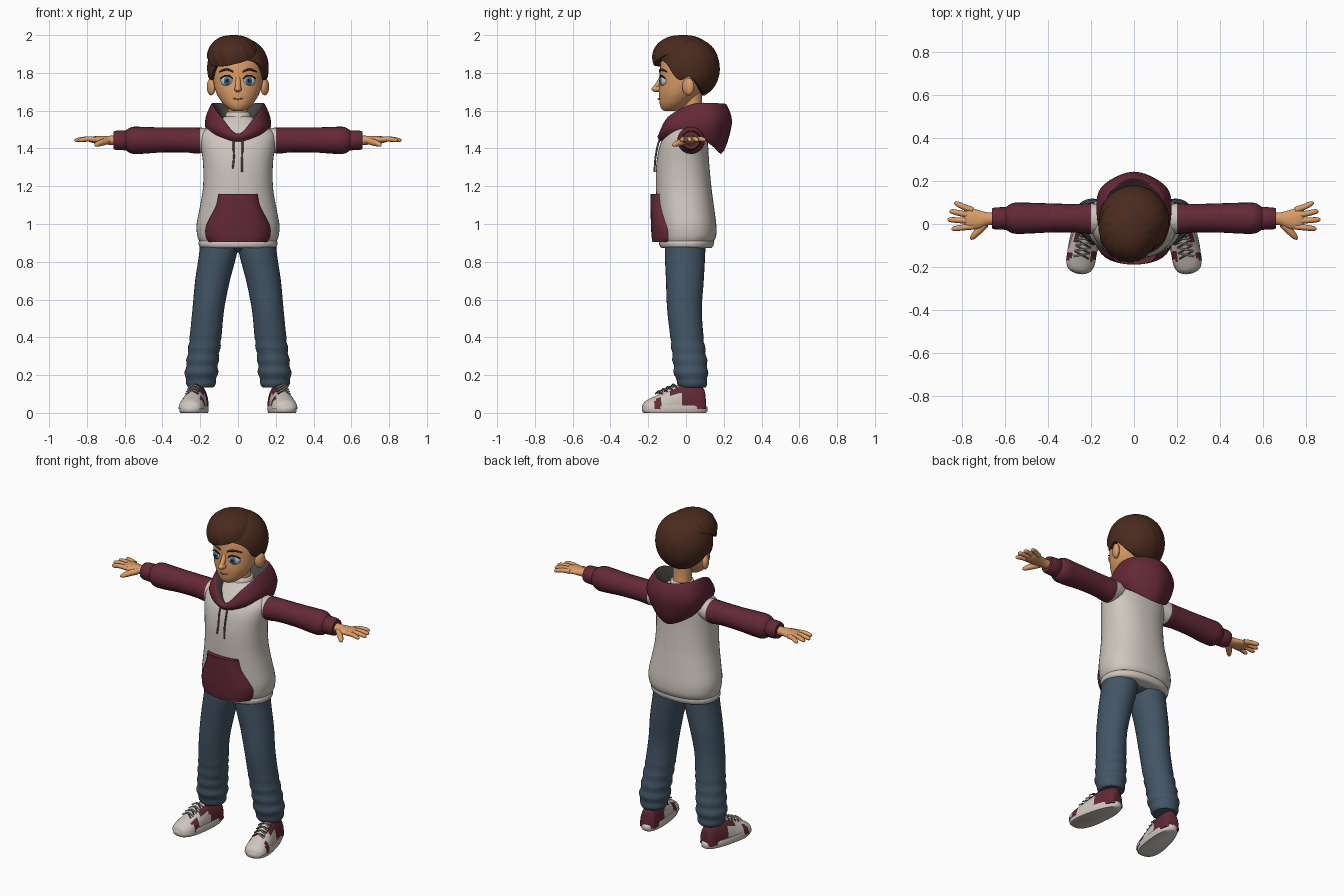
import bpy, bmesh
from math import sin, cos, pi, radians, sqrt, asin, copysign
from mathutils import Vector, Matrix

old = bpy.data.objects.get("Cube")
if old:
    bpy.data.objects.remove(old, do_unlink=True)


def material(name, r, g, b):
    m = bpy.data.materials.new(name)
    m.use_nodes = True
    m.diffuse_color = (r, g, b, 1)
    bsdf = next(n for n in m.node_tree.nodes if n.type == 'BSDF_PRINCIPLED')
    bsdf.inputs["Base Color"].default_value = (r, g, b, 1)
    bsdf.inputs["Roughness"].default_value = 0.8
    return m


MAROON = material("maroon cloth", .125, .022, .037)
WHITE = material("off white", .62, .57, .52)
DENIM = material("denim blue", .055, .09, .13)
SKIN = material("skin", .72, .34, .14)
HAIR = material("brown hair", .07, .024, .013)
BLUE = material("iris blue", .05, .16, .33)
DARK = material("pupil black", .012, .009, .009)
LINING = material("hood lining grey", .07, .063, .063)
CORD = material("cord grey", .15, .12, .11)
LIP = material("lip", .42, .13, .07)


def spline(keys, steps=5, closed=False):
    """Catmull-Rom through tuples of any length."""
    n, out = len(keys), []
    pick = (lambda i: keys[i % n]) if closed else (lambda i: keys[max(0, min(n - 1, i))])
    for i in range(n if closed else n - 1):
        for k in range(steps):
            t = k / steps
            out.append(tuple(
                .5 * (2 * b + (c - a) * t + (2 * a - 5 * b + 4 * c - d) * t * t + (3 * b - a - 3 * c + d) * t ** 3)
                for a, b, c, d in zip(pick(i - 1), pick(i), pick(i + 1), pick(i + 2))))
    return out if closed else out + [tuple(keys[-1])]


def loft(name, rings, mats, rule=None, loop=False):
    """Skin closed rings of points; rule(centre, normal, column) gives the material slot."""
    bm = bmesh.new()
    grid = [[bm.verts.new(p) for p in ring] for ring in rings]
    n, columns = len(grid[0]), {}
    pairs = list(zip(grid, grid[1:])) + ([(grid[-1], grid[0])] if loop else [])
    for a, b in pairs:
        for j in range(n):
            k = (j + 1) % n
            columns[bm.faces.new((a[j], a[k], b[k], b[j]))] = j
    if not loop:
        bm.faces.new(grid[0])
        bm.faces.new(grid[-1])
    bmesh.ops.recalc_face_normals(bm, faces=bm.faces[:])
    for f in bm.faces:
        f.smooth = True
        if rule:
            f.material_index = rule(f.calc_center_median(), f.normal, columns.get(f, 0))
    me = bpy.data.meshes.new(name)
    bm.to_mesh(me)
    bm.free()
    for m in mats:
        me.materials.append(m)
    me.set_sharp_from_angle(angle=radians(50))
    ob = bpy.data.objects.new(name, me)
    bpy.context.collection.objects.link(ob)
    return ob


def pair(name, rings, mats, rule=None):
    for side, s in (("left", 1), ("right", -1)):
        loft(side + "_" + name, [[(s * p[0], p[1], p[2]) for p in r] for r in rings], mats, rule)


def power(v, p):
    return copysign(abs(v) ** p, v)


def oval(cx, cy, z, rx, ry, n=32, p=1.0):
    return [(cx + rx * power(cos(2 * pi * i / n), p), cy + ry * power(sin(2 * pi * i / n), p), z) for i in range(n)]


def across(x, cy, cz, ry, rz, n=24):
    return [(x, cy + ry * cos(2 * pi * i / n), cz + rz * sin(2 * pi * i / n)) for i in range(n)]


def tube(points, n=10):
    """Rings along a path of (x, y, z, radius)."""
    path, rings = spline(points, 4), []
    for i, p in enumerate(path):
        d = Vector(path[min(i + 1, len(path) - 1)][:3]) - Vector(path[max(i - 1, 0)][:3])
        q = d.to_track_quat('Z', 'Y')
        rings.append([Vector(p[:3]) + q @ Vector((p[3] * cos(2 * pi * k / n), p[3] * sin(2 * pi * k / n), 0))
                      for k in range(n)])
    return rings


def ball(c, r, turn=0):
    spin = Matrix.Rotation(turn, 3, 'Z')
    lats = [radians(-86 + 172 * i / 12) for i in range(13)]
    return [[Vector(c) + spin @ Vector(p) for p in oval(0, 0, r[2] * sin(a), r[0] * cos(a), r[1] * cos(a), 20)]
            for a in lats]


# Hoodie body and hem
body = spline([(.91, .005, .205, .143), (.94, .008, .216, .152), (1.0, .005, .219, .155), (1.1, -.005, .2, .152),
               (1.2, -.013, .185, .147), (1.32, -.017, .185, .14), (1.42, -.01, .197, .127),
               (1.48, .005, .193, .108), (1.53, .02, .13, .085), (1.57, .035, .068, .062)])
loft("hoodie_body", [oval(0, cy, z, rx, ry, 48, .88) for z, cy, rx, ry in body], [WHITE])
hem = spline([(.872, .002, .19, .128), (.88, .002, .204, .14), (.9, .003, .209, .145), (.918, .005, .2, .14)], 3)
loft("hoodie_hem", [oval(0, cy, z, rx, ry, 48, .88) for z, cy, rx, ry in hem], [WHITE])


def front(x, z):
    _, cy, rx, ry = min(body, key=lambda b: abs(b[0] - z))
    c = min(1, abs(x) / rx) ** (1 / .88)
    return cy - ry * sqrt(1 - c * c) ** .88


# Pouch pocket, following the body
pouch = []
for z, w in spline([(.905, .155), (.93, .17), (.98, .172), (1.04, .145), (1.1, .115), (1.16, .103)], 3):
    us = [i / 8 - 1 for i in range(17)]
    swell = .03 - .05 * (z - .92)
    pouch.append([(u * w, front(u * w, z) - .01 - swell * (1 - u ** 6), z) for u in us] +
                 [(u * w, front(u * w, z) + .03, z) for u in reversed(us)])
loft("pouch_pocket", pouch, [MAROON])

# Sleeves with a white shoulder cap, then cuffs
sleeve = spline([(.12, .025, 1.455, .06, .05), (.2, .025, 1.442, .071, .068), (.28, .027, 1.445, .066, .066),
                 (.4, .028, 1.445, .068, .066), (.5, .027, 1.443, .072, .071), (.56, .027, 1.443, .071, .071),
                 (.595, .026, 1.443, .052, .052)], 6)
pair("sleeve", [across(*k) for k in sleeve], [WHITE, MAROON], lambda c, n, j: int(abs(c.x) > .2))
cuff = [(.585, .046), (.595, .053), (.645, .051), (.66, .046), (.66, .034)]
pair("cuff", [across(x, .026, 1.443, r, r) for x, r in cuff], [MAROON])

# Hands
palm = spline([(.63, .026, 1.443, .028, .028), (.68, .024, 1.443, .03, .024), (.72, .021, 1.445, .043, .021),
               (.765, .025, 1.446, .05, .018), (.79, .026, 1.446, .04, .01)], 4)
pair("palm", [across(*k) for k in palm], [SKIN])
fingers = {"little": (.065, .835, .095), "ring": (.04, .857, .058), "middle": (.014, .866, .02),
           "index": (-.012, .848, -.022)}
for label, (y0, x1, y1) in fingers.items():
    pair(label + "_finger", tube([(.75, y0, 1.447, .014), ((.75 + x1) / 2, (y0 + y1) / 2, 1.45, .0135),
                                  (x1 - .012, y1, 1.444, .011), (x1, y1, 1.442, .003)]), [SKIN])
pair("thumb", tube([(.69, .0, 1.44, .018), (.725, -.035, 1.43, .017), (.75, -.062, 1.42, .012),
                    (.757, -.072, 1.417, .003)]), [SKIN])

# Hood: cross-sections swept from the throat round to the back
sections = [
    [(0, -.10, 1.45), (0, -.125, 1.475), (0, -.14, 1.475), (0, -.15, 1.46), (0, -.13, 1.435)],
    [(.06, -.06, 1.5), (.082, -.085, 1.56), (.097, -.1, 1.56), (.128, -.1, 1.51), (.11, -.085, 1.465)],
    [(.08, .03, 1.53), (.125, .03, 1.622), (.142, .03, 1.625), (.172, .035, 1.54), (.155, .03, 1.48)],
    [(.07, .1, 1.53), (.1, .14, 1.625), (.12, .155, 1.632), (.152, .17, 1.54), (.12, .13, 1.42)],
    [(0, .11, 1.52), (0, .19, 1.615), (0, .215, 1.63), (0, .243, 1.53), (0, .185, 1.37)]]
flip = [[(-x, y, z) for x, y, z in s] for s in sections[-2:0:-1]]
sweep = spline([sum(s, ()) for s in sections + flip], 6, True)
hood = [spline([r[i:i + 3] for i in range(0, 15, 3)], 4, True) for r in sweep]
loft("hood", hood, [MAROON, LINING], lambda c, n, j: int(j < 5 or j > 17 and n.z > .2), True)
for s, side in ((1, "left"), (-1, "right")):
    loft(side + "_drawstring", tube([(s * x, front(s * x, z) - d, z, .005) for x, z, d in
         ((.02, 1.47, .02), (.024, 1.42, .012), (.022, 1.35, .008), (.025 - s * .003, 1.285 - s * .01, .008))], 8), [CORD])

# Jeans
legs = spline([(.95, .1, 0, .1, .105), (.85, .105, -.005, .1, .107), (.7, .135, -.006, .092, .1),
               (.55, .157, -.008, .084, .092), (.4, .172, .005, .084, .088), (.28, .187, .02, .084, .09),
               (.2, .195, .027, .086, .088), (.16, .196, .032, .077, .078), (.135, .196, .034, .066, .07)], 6)
pair("jeans_leg", [oval(cx, cy, z, rx + f, ry + f) for z, cx, cy, rx, ry in legs
                   for f in [.0035 * sin(z * 95) * (z < .42)]], [DENIM])
loft("jeans_seat", ball((0, 0, .91), (.15, .1, .06)), [DENIM])


# Trainers
def placed(rings):
    m = Matrix.Translation((.228, -.06, 0)) @ Matrix.Rotation(radians(10), 4, 'Z')
    return [[m @ Vector(p) for p in r] for r in rings]


def shoe_colour(c, n, j):
    y = c.y + .06
    if y < -.11 or (n.z > .72 and y < .02):
        return 0
    return 0 if -.07 < y < .04 and c.z < .095 else 1


sole = []
for z, k in ((0, .95), (.008, 1), (.032, 1), (.04, .95)):
    sole.append([(x * k * (.068 - .06 * y), y * k, z) for x, y, _ in oval(0, 0, z, 1, .175, 36, .8)])
pair("shoe_sole", placed(sole), [WHITE])
upper = spline([(.163, .03, .1), (.15, .047, .135), (.09, .054, .155), (.03, .057, .15), (-.02, .062, .13),
                (-.07, .067, .105), (-.12, .067, .082), (-.155, .053, .064), (-.17, .03, .045)], 4)
pair("shoe_upper", placed([[(w * cos(a), y, .02 + (h - .02) * max(0, sin(a)) ** .85)
                            for a in (2 * pi * i / 28 for i in range(28))] for y, w, h in upper]),
     [WHITE, MAROON], shoe_colour)
for i in range(4):
    y, z = -.085 + .026 * i, .113 + .0115 * i
    for d in (1, -1):
        pair("shoe_lace", placed(tube([(-.034, y - d * .012, z - .012, .004), (0, y, z + .004, .004),
                                       (.034, y + d * .012, z - .012, .004)], 6)), [CORD if d > 0 else WHITE])

# Neck, undershirt collar and head
loft("neck", [oval(0, y, z, r, r) for z, y, r in
              spline([(1.5, .04, .06), (1.57, .038, .054), (1.63, .033, .053), (1.7, .025, .06)])], [SKIN])
loft("undershirt_collar", [oval(0, .037, z, r, r) for z, r in
                           ((1.54, .075), (1.57, .067), (1.588, .064), (1.592, .058))], [WHITE])
head = spline([(1.598, -.085, .02, .025), (1.606, -.08, .043, .047), (1.63, -.066, .073, .072),
               (1.66, -.05, .096, .092), (1.7, -.032, .117, .112), (1.76, -.01, .132, .13),
               (1.82, .0, .135, .138), (1.88, .005, .125, .13), (1.94, .01, .075, .08)])
loft("head", [oval(0, cy, z, rx, ry, 40) for z, cy, rx, ry in head], [SKIN])
pair("ear", ball((.142, .012, 1.727), (.02, .034, .046), radians(-25)), [SKIN])
loft("nose_tip", ball((0, -.15, 1.715), (.02, .034, .017)), [SKIN])
loft("nose_bridge", tube([(0, -.128, 1.78, .012), (0, -.142, 1.75, .014), (0, -.162, 1.72, .014)]), [SKIN])
loft("mouth", tube([(-.034, -.132, 1.667, .002), (0, -.147, 1.661, .004), (.034, -.132, 1.667, .002)]), [LIP])

# Eyes, lashes and brows
pair("eye_white", ball((.06, -.12, 1.757), (.034, .016, .027), radians(20)), [WHITE])
pair("iris", ball((.058, -.13, 1.757), (.02, .01, .022), radians(18)), [BLUE])
pair("pupil", ball((.057, -.137, 1.758), (.009, .006, .01), radians(18)), [DARK])
pair("lash", tube([(.026, -.134, 1.768, .003), (.045, -.137, 1.783, .004), (.068, -.13, 1.785, .004),
                   (.094, -.11, 1.77, .003)]), [DARK])
pair("brow", tube([(.024, -.14, 1.806, .004), (.06, -.132, 1.818, .006), (.1, -.102, 1.806, .003)]), [HAIR])


# Hair: domes with a varying lower edge, angles counted from the front towards the left
def dome(name, centre, radii, edge, ridge):
    edges = spline([(b,) for b in edge], 8, True)
    n, rows, rings = len(edges), 16, []
    for row in range(-1, rows):
        ring = []
        for i, (b,) in enumerate(edges):
            t = 2 * pi * i / n
            low = asin(max(-.95, min(.95, (b - centre[2]) / radii[2])))
            lat = low + (radians(88) - low) * max(row, 0) / (rows - 1)
            k = cos(lat) ** .82 * (1 + ridge * sin(15 * t + 5 * lat)) * (.82 if row < 0 else 1)
            ring.append((centre[0] + radii[0] * k * sin(t), centre[1] - radii[1] * k * cos(t),
                         centre[2] + radii[2] * sin(lat)))
        rings.append(ring)
    loft(name, rings, [HAIR])


half = [1.86, 1.865, 1.84, 1.765, 1.78, 1.73, 1.695, 1.685]
dome("hair_cap", (0, .017, 1.825), (.163, .162, .16), half + [1.68] + half[:0:-1], .005)
dome("hair_swoop", (-.024, -.018, 1.88), (.14, .16, .12),
     [1.845, 1.865, 1.9, 1.935, 1.95, 1.95, 1.945, 1.94, 1.92, 1.89, 1.84, 1.835], .014)
